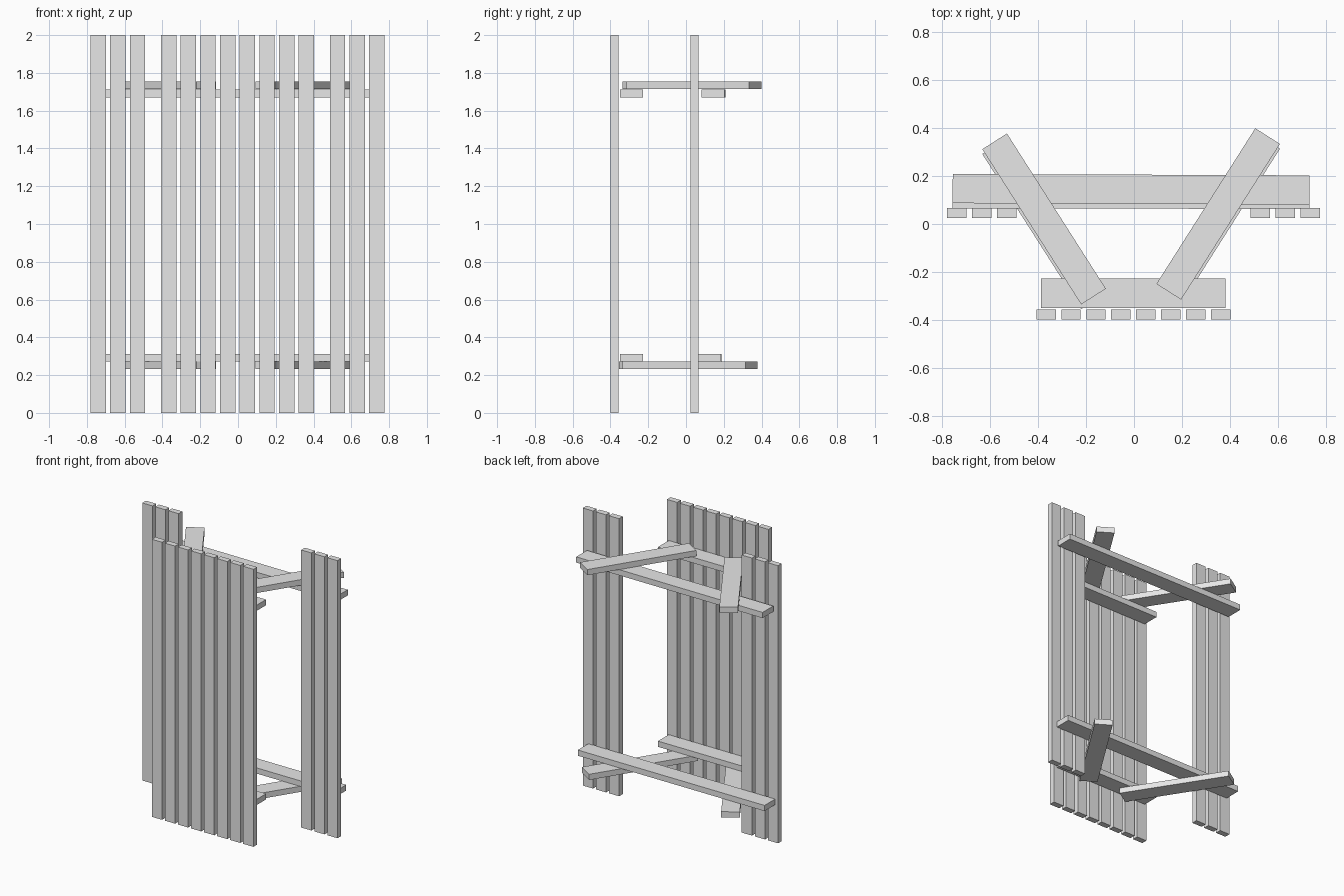
import bpy
from math import atan2
from mathutils import Matrix, Vector

cube = bpy.data.objects.get("Cube")
if cube:
    bpy.data.objects.remove(cube, do_unlink=True)

# Single grey material
GREY = (0.8, 0.8, 0.8, 1)
grey = bpy.data.materials.new("light_grey")
grey.use_nodes = True
grey.diffuse_color = GREY
bsdf = next(n for n in grey.node_tree.nodes if n.type == 'BSDF_PRINCIPLED')
bsdf.inputs["Base Color"].default_value = GREY


def box(name, centre, size, angle=0):
    """Rectangular plank turned about the vertical axis."""
    bpy.ops.mesh.primitive_cube_add(size=1, location=centre)
    ob = bpy.context.object
    ob.name = name
    ob.data.transform(Matrix.Diagonal((*size, 1)))
    ob.rotation_euler.z = angle
    ob.data.materials.append(grey)
    return ob


def beam(name, start, end, z, width=0.122, thick=0.041):
    """Flat beam between two plan points."""
    a, b = Vector(start), Vector(end)
    mid, d = (a + b) / 2, b - a
    box(name, (mid.x, mid.y, z), (d.length, width, thick), atan2(d.y, d.x))


def fence(name, first_x, count, y):
    """Row of upright boards."""
    for i in range(count):
        box(f"{name}_{i + 1}", (first_x + i * 0.1041, y, 1), (0.081, 0.042, 2))


# Upright boards
fence("front_board", -0.367, 8, -0.378)
fence("back_right_board", -0.74, 3, 0.046)
fence("back_left_board", 0.527, 3, 0.046)

# Horizontal rails behind the boards
for level, z in (("lower", 0.292), ("upper", 1.691)):
    beam(f"{level}_front_rail", (-0.388, -0.289), (0.383, -0.289), z)
beam("lower_back_rail", (-0.757, 0.126), (0.733, 0.124), 0.292)
beam("upper_back_rail", (-0.757, 0.148), (0.733, 0.142), 1.691)

# Diagonal braces tying the front screen to the back screens
for level, z, dy in (("lower", 0.252, -0.02), ("upper", 1.735, 0)):
    beam(f"{level}_right_brace", (-0.169, -0.303 + dy), (-0.582, 0.345 + dy), z)
    beam(f"{level}_left_brace", (0.145, -0.283 + dy), (0.558, 0.367 + dy), z)
